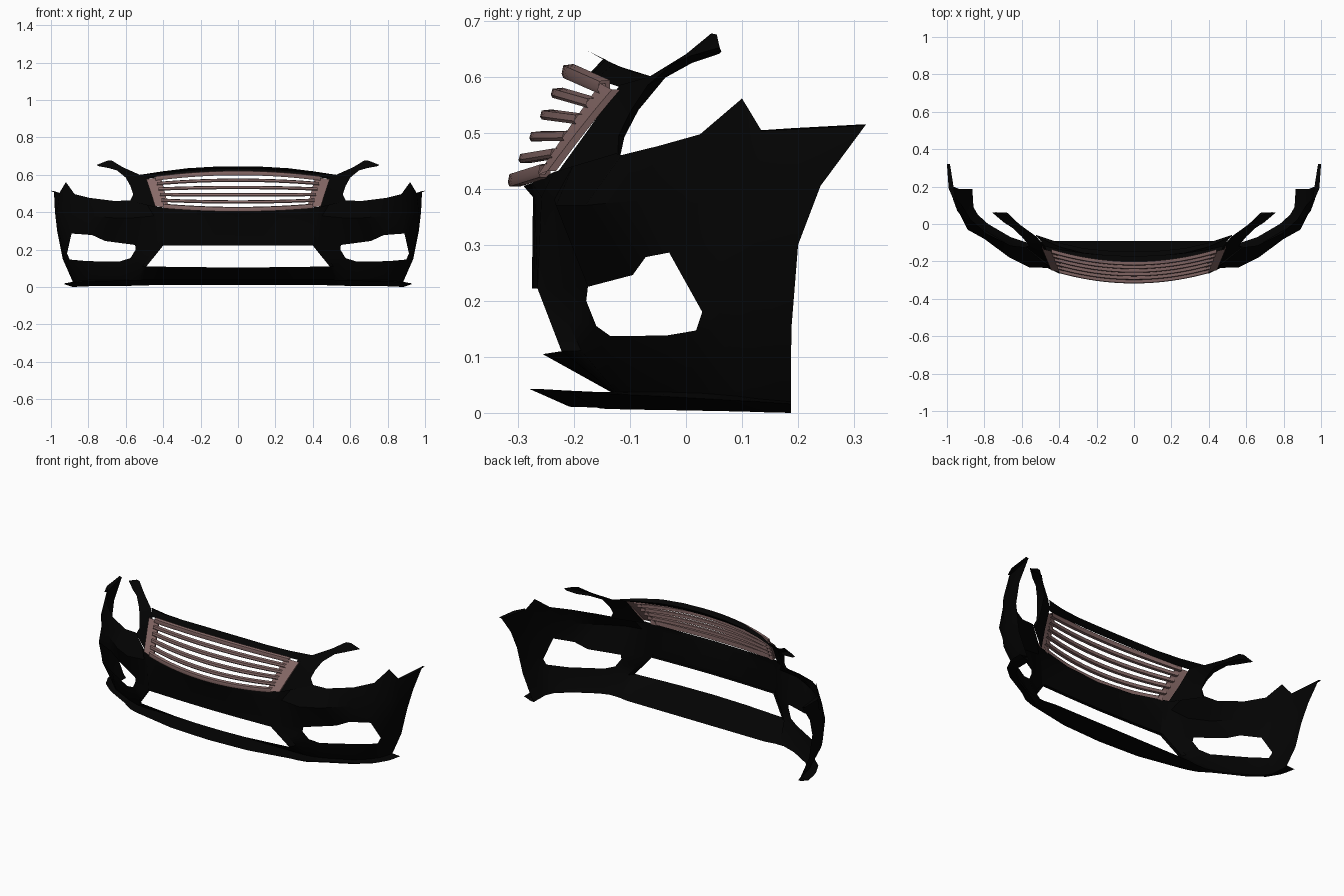
import bpy
import bmesh
from mathutils import Vector

default_cube = bpy.data.objects.get("Cube")
if default_cube:
    bpy.data.objects.remove(default_cube, do_unlink=True)


def make_material(name, colour):
    mat = bpy.data.materials.new(name)
    mat.use_nodes = True
    mat.diffuse_color = colour
    mat.node_tree.nodes["Principled BSDF"].inputs["Base Color"].default_value = colour
    return mat


BLACK = make_material("black plastic", (0.001, 0.001, 0.001, 1))
BROWN = make_material("dusky brown", (0.24, 0.142, 0.136, 1))


def finish(name, bm, material, closed=False):
    """Turn the left half in bm into a mirrored, smooth-shaded object."""
    bmesh.ops.remove_doubles(bm, verts=bm.verts, dist=0.0005)
    bmesh.ops.recalc_face_normals(bm, faces=bm.faces)
    if not closed and sum(f.normal.y * f.calc_area() for f in bm.faces) > 0:
        bmesh.ops.reverse_faces(bm, faces=bm.faces)
    mesh = bpy.data.meshes.new(name)
    bm.to_mesh(mesh)
    bm.free()
    mesh.materials.append(material)
    obj = bpy.data.objects.new(name, mesh)
    bpy.context.collection.objects.link(obj)
    mirror = obj.modifiers.new("mirror", 'MIRROR')
    mirror.use_clip = True
    bpy.ops.object.select_all(action='DESELECT')
    obj.select_set(True)
    bpy.context.view_layer.objects.active = obj
    bpy.ops.object.shade_smooth_by_angle(angle=0.6)


def add_loft(bm, rows, is_open=lambda row, col: False, loop=False):
    """Bridge successive rows of points with quads, leaving openings."""
    grid = [[bm.verts.new(p) for p in row] for row in rows]
    if loop:
        grid.append(grid[0])
    for r in range(len(grid) - 1):
        for c in range(len(grid[r]) - 1):
            if not is_open(r, c):
                bm.faces.new((grid[r][c], grid[r][c + 1],
                              grid[r + 1][c + 1], grid[r + 1][c]))


def sheet(name, rows, material=BLACK, is_open=lambda row, col: False):
    bm = bmesh.new()
    add_loft(bm, rows, is_open)
    finish(name, bm, material)


def shifted(points, y=0.0, z=0.0):
    return [Vector(p) + Vector((0, y, z)) for p in points]


# Bumper skin rows, running from the centre line round to the wheel arch
top_edge = [(0, -.29, .405), (.22, -.275, .41), (.445, -.235, .43), (.486, -.202, .44),
            (.58, -.125, .463), (.66, -.115, .46), (.79, -.05, .476), (.874, .025, .497),
            (.92, .1, .561), (.955, .135, .503), (.984, .32, .513)]
shoulder = [(0, -.273, .385), (.22, -.27, .385), (.415, -.258, .385), (.45, -.235, .38),
            (.56, -.232, .37), (.665, -.18, .37), (.8, -.08, .38), (.89, 0, .39),
            (.945, .07, .4), (.967, .13, .4), (.979, .24, .405)]
hole_top = [(0, -.275, .222), (.2, -.272, .222), (.4, -.265, .222), (.43, -.238, .222),
            (.55, -.175, .225), (.71, -.095, .246), (.78, -.072, .278), (.89, -.03, .286),
            (.935, .06, .28), (.955, .12, .28), (.967, .2, .3)]
hole_base = [(0, -.256, .105), (.22, -.248, .106), (.49, -.222, .11), (.51, -.187, .111),
             (.575, -.16, .155), (.63, -.135, .137), (.8, -.035, .138), (.9, .018, .147),
             (.92, .06, .15), (.93, .12, .15), (.937, .188, .15)]
lip_joint = [(0, -.13, .035), (.25, -.13, .035), (.5, -.13, .036), (.53, -.129, .037),
             (.57, -.125, .037), (.64, -.1, .037), (.78, -.03, .037), (.84, .03, .035),
             (.87, .09, .03), (.875, .13, .025), (.88, .187, .02)]
foot = [(0, -.09, .012), (.25, -.09, .012), (.45, -.09, .012), (.51, -.1, .012),
        (.57, -.1, .012), (.66, -.07, .011), (.78, 0, .01), (.835, .05, .007),
        (.858, .09, .004), (.861, .13, .002), (.864, .187, 0)]
hole_middle = [(Vector(a) + Vector(b)) / 2 for a, b in zip(hole_top, hole_base)]
hole_middle[4] = Vector((.547, -.178, .2))
hole_middle[7] = Vector((.914, .029, .18))


def bumper_opening(row, col):
    # Central intake and the side intake
    return row in (2, 3) and col in (0, 1, 4, 5, 6)


sheet("bumper_skin",
      [top_edge, shoulder, hole_top, hole_middle, hole_base, lip_joint, foot],
      is_open=bumper_opening)

# Inward return around the central intake
intake_edge = hole_top[:3] + [hole_middle[2], hole_base[2]]
sheet("intake_return", [intake_edge, shifted(intake_edge, y=.02)])

# Narrow rim on top of the rear corner
sheet("corner_rim", [[top_edge[-2], (.968, .22, .507), top_edge[-1]],
                     [(.965, .13, .504), (.991, .19, .508), (1, .32, .515)]])

# Splitter lip along the bottom, with its underside
lip_front = [(0, -.28, .043), (.25, -.268, .043), (.5, -.215, .04), (.53, -.205, .038),
             (.58, -.185, .036), (.65, -.135, .034), (.8, -.05, .03), (.88, .02, .026),
             (.915, .09, .022), (.925, .13, .02), (.93, .187, .016)]
lip_under = []
for i, (x, y, z) in enumerate(lip_front):
    fade = 1 - i / (len(lip_front) - 1)
    lip_under.append((x * .95, y + .07 * fade, .012 * fade))
sheet("splitter_lip", [lip_joint, lip_front, lip_under, foot])

# Side frame that sweeps up into the horn above the lamp, with a rear return
horn_inner = [(.43, -.236, .42), (.455, -.178, .5), (.475, -.118, .585), (.525, -.065, .6),
              (.615, 0, .64), (.676, .045, .677), (.70, .055, .675)]
horn_outer = [(.58, -.122, .455), (.56, -.12, .495), (.575, -.098, .54), (.6, -.068, .585),
              (.648, -.022, .624), (.695, .008, .637), (.757, .06, .652)]
horn_back = [(.565, -.118, .455), (.552, -.11, .492), (.557, -.085, .54), (.575, -.037, .598),
             (.625, .01, .624), (.675, .06, .641), (.74, .063, .645)]
sheet("lamp_horn", [horn_inner, horn_outer, horn_back])


def grille_point(x, t):
    """Point on the bowed grille surface; t runs from bottom to top."""
    bow = (x / .45) ** 2
    low = Vector((x, -.308 + .07 * bow, .416 + .022 * bow))
    high = Vector((x, -.212 + .068 * bow, .61 - .03 * bow))
    return low.lerp(high, t)


def spread(start, end, count):
    return [start + (end - start) * i / count for i in range(count + 1)]


# Bonnet edge: narrow overhanging ridge and the wall down to the grille top
ridge = [(0, -.175, .645), (.14, -.17, .643), (.27, -.156, .635), (.4, -.122, .619),
         (.525, -.065, .6)]
neck = [(0, -.147, .632), (.14, -.143, .63), (.27, -.13, .622), (.4, -.1, .61),
        (.525, -.058, .599)]
wall_base = [(0, -.173, .605), (.14, -.17, .603), (.27, -.158, .598), (.4, -.138, .588),
             (.475, -.12, .582)]
sheet("bonnet_edge", [ridge, neck])
sheet("grille_top_wall", [wall_base, neck])

# Grille slats, swept along the bowed surface
BARS = 6
section = [(-.01, -.004), (-.007, .008), (.011, .01), (.011, -.01), (-.007, -.01)]
bm = bmesh.new()
for i in range(BARS):
    t = i / (BARS - 1)
    path = [grille_point(x, t) for x in spread(0, .4 + .04 * t, 10)]
    grow = 1.25 if i in (0, BARS - 1) else 0.9
    add_loft(bm, [shifted(path, dy, dz * grow) for dy, dz in section], loop=True)
finish("grille_slats", bm, BROWN, closed=True)

# Grille end plates joining the slats
levels = spread(-.04, 1.02, 6)
plate_inner = [grille_point(.372 + .04 * t, t) for t in levels]
plate_outer = [grille_point(.445 + .045 * t, t) for t in levels]
sheet("grille_end_plates",
      [shifted(plate_inner, y=.012), plate_inner, shifted(plate_outer, y=-.003),
       shifted(plate_outer, y=.012)], BROWN)
